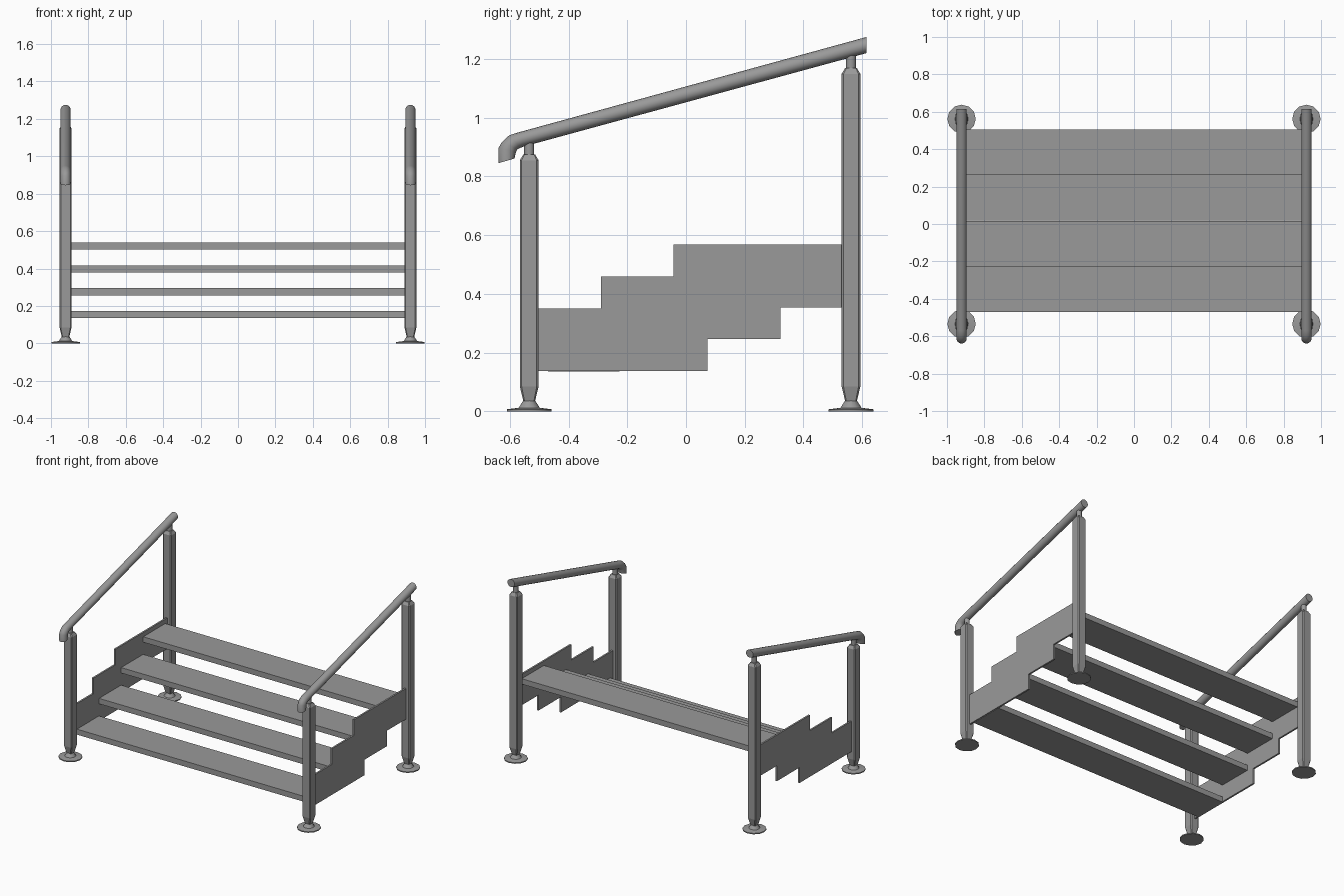
import bpy, bmesh, math
from mathutils import Vector

cube = bpy.data.objects.get("Cube")
if cube:
    bpy.data.objects.remove(cube, do_unlink=True)

steel = bpy.data.materials.new("grey_steel")
steel.use_nodes = True
GREY = (0.32, 0.32, 0.32, 1)
steel.diffuse_color = GREY
steel.node_tree.nodes["Principled BSDF"].inputs["Base Color"].default_value = GREY

SIDE_X = 0.922


def finish(name, bm, smooth=False):
    bmesh.ops.recalc_face_normals(bm, faces=bm.faces[:])
    mesh = bpy.data.meshes.new(name)
    bm.to_mesh(mesh)
    bm.free()
    mesh.materials.append(steel)
    obj = bpy.data.objects.new(name, mesh)
    bpy.context.collection.objects.link(obj)
    if smooth:
        bpy.ops.object.select_all(action='DESELECT')
        obj.select_set(True)
        bpy.context.view_layer.objects.active = obj
        bpy.ops.object.shade_smooth_by_angle(angle=math.radians(40))
    return obj


def loft(name, rings, smooth=False):
    """Skin a list of equal-length point rings and cap both ends."""
    bm = bmesh.new()
    loops = [[bm.verts.new(p) for p in ring] for ring in rings]
    n = len(loops[0])
    for a, b in zip(loops, loops[1:]):
        for i in range(n):
            j = (i + 1) % n
            bm.faces.new((a[i], a[j], b[j], b[i]))
    bm.faces.new(loops[0])
    bm.faces.new(loops[-1])
    return finish(name, bm, smooth)


def circle(x, y, z, r, n=12):
    return [(x + r * math.cos(math.tau * i / n), y + r * math.sin(math.tau * i / n), z)
            for i in range(n)]


def square(x, y, z, h):
    """Square section with small chamfered corners."""
    c = h * 0.8
    pts = [(h, -c), (h, c), (c, h), (-c, h), (-h, c), (-h, -c), (-c, -h), (c, -h)]
    return [(x + px, y + py, z) for px, py in pts]


def post(name, x, y, top):
    # Square post, tapered at both ends
    loft(name, [square(x, y, z, h) for z, h in
                ((0.035, 0.02), (0.085, 0.032), (top - 0.02, 0.032), (top, 0.02))])
    # Round foot plate with a flared collar
    loft(name + "_foot", [circle(x, y, z, r) for z, r in
                          ((0, 0.076), (0.007, 0.076), (0.012, 0.036), (0.04, 0.018))], True)
    # Pin that carries the handrail
    loft(name + "_pin", [circle(x, y, z, 0.017) for z in (top - 0.005, top + 0.05)], True)


def handrail(name, x):
    # Each pair is the outer and inner edge of the tube, in y and z
    pairs = [((-0.639, 0.845), (-0.584, 0.861)), ((-0.639, 0.896), (-0.579, 0.884)),
             ((-0.627, 0.917), (-0.574, 0.893)), ((-0.602, 0.940), (-0.563, 0.898)),
             ((-0.571, 0.950), (-0.549, 0.903)), ((0.615, 1.275), (0.615, 1.220))]
    rings = []
    for outer, inner in pairs:
        o, i = Vector((x, *outer)), Vector((x, *inner))
        mid, half = (o + i) / 2, (o - i) / 2
        rings.append([mid + half * math.sin(math.tau * k / 16)
                      + Vector((0.0275 * math.cos(math.tau * k / 16), 0, 0))
                      for k in range(16)])
    loft(name, rings, True)


def stringer(name, x):
    # Stepped side plate
    outline = [(-0.508, 0.138), (0.073, 0.138), (0.073, 0.246), (0.321, 0.246),
               (0.321, 0.354), (0.535, 0.354), (0.535, 0.569), (-0.043, 0.569),
               (-0.043, 0.460), (-0.289, 0.460), (-0.289, 0.351), (-0.508, 0.351)]
    loft(name, [[(x + dx, y, z) for y, z in outline] for dx in (-0.006, 0.006)])


for side, sx in (("left", 1), ("right", -1)):
    x = sx * SIDE_X
    post(side + "_front_post", x, -0.534, 0.875)
    post(side + "_rear_post", x, 0.562, 1.169)
    handrail(side + "_handrail", x)
    stringer(side + "_stringer", x)

# Four treads rising to the back
for i in range(4):
    y, z = -0.47 + 0.244 * i, 0.135 + 0.122 * i
    loft(f"tread_{i + 1}", [[(x, y, z), (x, y + 0.243, z), (x, y + 0.243, z + 0.038),
                             (x, y, z + 0.038)] for x in (-SIDE_X, SIDE_X)])
